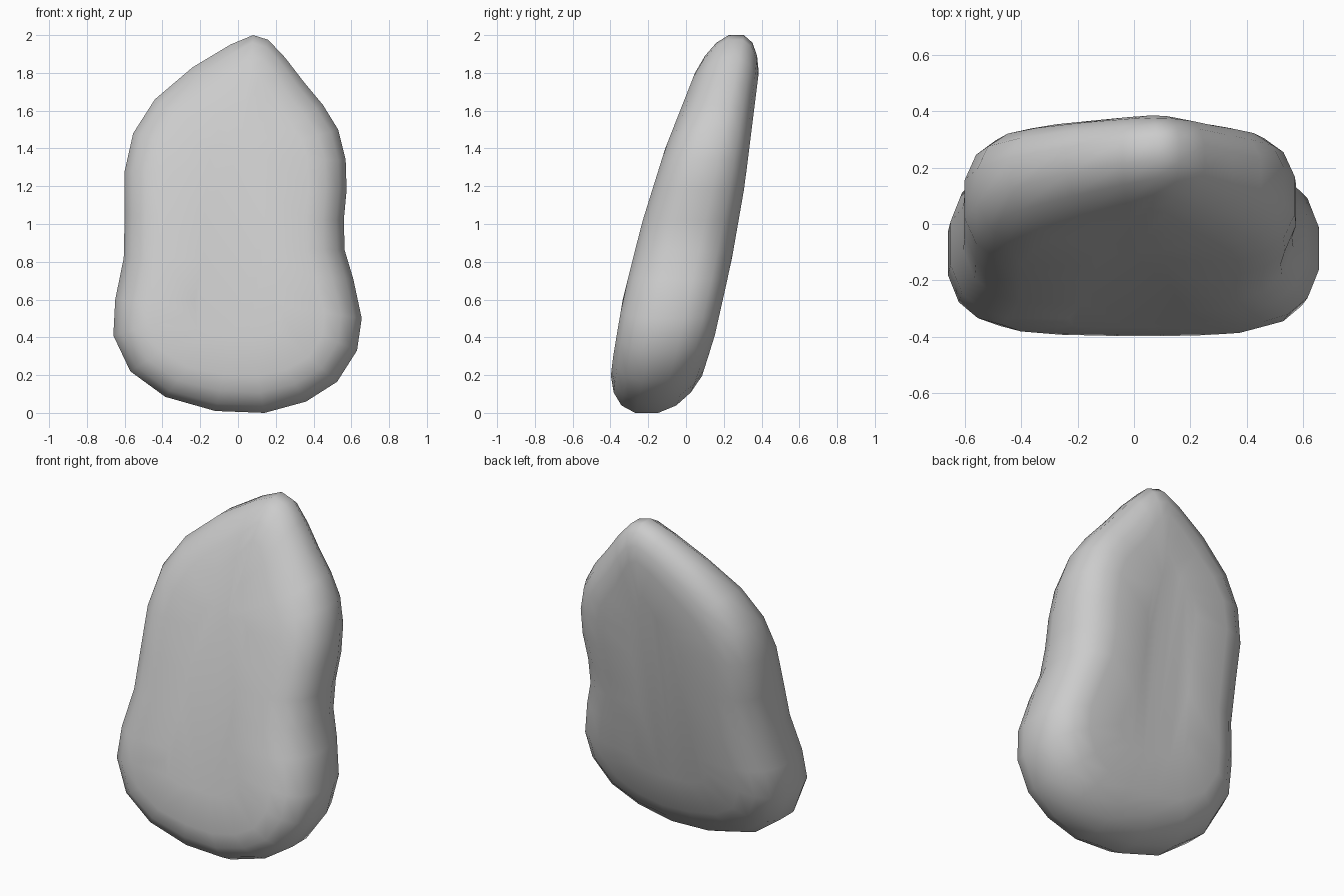
import bpy, bmesh
from mathutils import Vector

cube = bpy.data.objects.get("Cube")
if cube:
    bpy.data.objects.remove(cube, do_unlink=True)

# Outline of the stone (x, z), clockwise from the tip
OUTLINE = [(.08, 2), (.16, 1.975), (.25, 1.88), (.35, 1.75), (.45, 1.63), (.53, 1.5),
           (.57, 1.34), (.575, 1.18), (.56, 1.02), (.565, .86), (.61, .71), (.655, .5),
           (.63, .33), (.525, .165), (.36, .06), (.14, 0), (-.12, .01), (-.385, .085),
           (-.57, .22), (-.66, .41), (-.65, .6), (-.605, .82), (-.6, 1.05), (-.6, 1.28),
           (-.555, 1.48), (-.44, 1.66), (-.24, 1.83), (-.04, 1.95)]
# Leaning front and back surfaces (z, y)
FRONT = [(0, -.42), (.29, -.387), (.6, -.335), (1, -.235), (1.4, -.11), (1.87, .075), (2, .13)]
BACK = [(0, 0), (.18, .08), (.4, .15), (.8, .24), (1.2, .31), (1.8, .385), (2, .4)]
# Rings from front to back: (inset, depth fraction)
RINGS = [(.42, 0), (.2, 0), (.11, .055), (.04, .17), (0, .36),
         (0, .65), (.04, .84), (.11, .95), (.2, 1), (.42, 1)]


def sample(curve, z):
    for (z0, y0), (z1, y1) in zip(curve, curve[1:]):
        if z <= z1:
            return y0 + (y1 - y0) * (z - z0) / (z1 - z0)
    return curve[-1][1]


def ring_point(x, z, inset, depth):
    # Move towards a central spine, so the rings never cross
    spine = Vector((.02, min(max(z, .6), 1.35)))
    p = Vector((x, z))
    # Wider chamfer beside the tip
    if -.3 < x < 0 and z > 1.7 and depth < .3:
        inset *= 1.25
    p += (spine - p).normalized() * inset
    f, b = sample(FRONT, p.y), sample(BACK, p.y)
    return p.x, f + (b - f) * depth, p.y


bm = bmesh.new()
loops = [[bm.verts.new(ring_point(x, z, i, d)) for x, z in OUTLINE] for i, d in RINGS]
n = len(OUTLINE)
for a, b in zip(loops, loops[1:]):
    for k in range(n):
        j = (k + 1) % n
        bm.faces.new((a[k], a[j], b[j], b[k]))
caps = [bm.faces.new(loops[0]), bm.faces.new(loops[-1])]
bmesh.ops.triangulate(bm, faces=caps)
bmesh.ops.recalc_face_normals(bm, faces=bm.faces)
for face in bm.faces:
    face.smooth = True

mesh = bpy.data.meshes.new("stone")
bm.to_mesh(mesh)
bm.free()
stone = bpy.data.objects.new("stone", mesh)
bpy.context.collection.objects.link(stone)

# Plain grey stone
grey = bpy.data.materials.new("stone grey")
grey.use_nodes = True
colour = (.6, .6, .6, 1)
grey.diffuse_color = colour
grey.node_tree.nodes["Principled BSDF"].inputs["Base Color"].default_value = colour
mesh.materials.append(grey)
